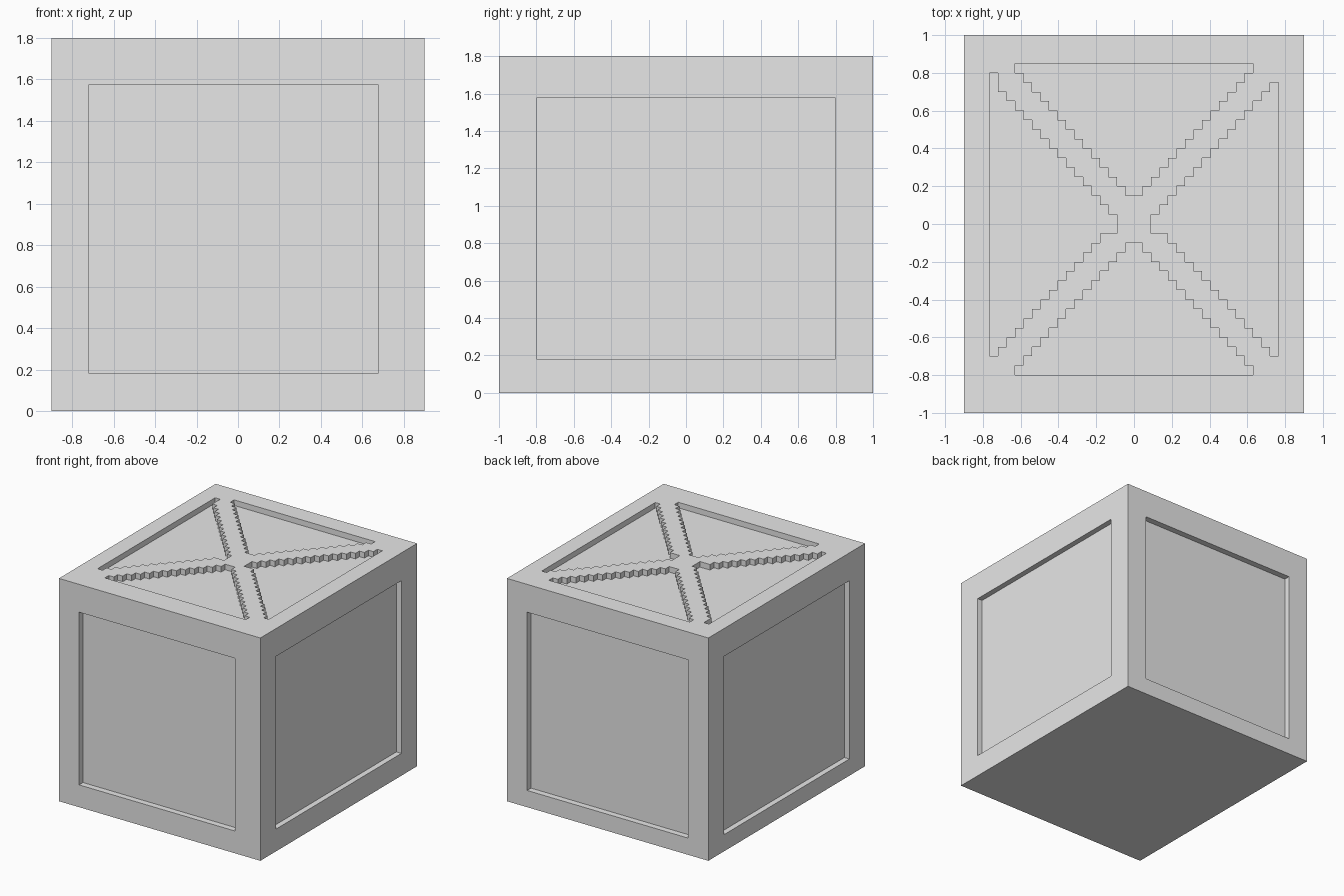
import bpy
import bmesh

# The crate is laid out on a 40-step grid along every axis
STEPS = 40
SIZE = (1.8, 2.0, 1.8)
CELL = [s / STEPS for s in SIZE]
ORIGIN = (-SIZE[0] / 2, -SIZE[1] / 2, 0)


def place(cell):
    return [o + c * k for o, c, k in zip(ORIGIN, CELL, cell)]


def prism(bm, outline, bottom, top):
    """Extrude an outline given in grid steps between two heights."""
    face = bm.faces.new([bm.verts.new(place((x, y, bottom))) for x, y in outline])
    made = bmesh.ops.extrude_face_region(bm, geom=[face])["geom"]
    for v in made:
        if isinstance(v, bmesh.types.BMVert):
            v.co.z = ORIGIN[2] + CELL[2] * top


def box(bm, low, high):
    (x0, y0, z0), (x1, y1, z1) = low, high
    prism(bm, [(x0, y0), (x1, y0), (x1, y1), (x0, y1)], z0, z1)


def stairs(strips):
    """Stepped outline around strips of (start, end, low, high)."""
    lower, upper = [], []
    for start, end, low, high in strips:
        lower += [(start, low), (end, low)]
        upper += [(start, high), (end, high)]
    points = lower + upper[::-1]
    # drop repeated corners and points in the middle of straight runs
    points = [p for i, p in enumerate(points) if p != points[i - 1]]
    count = len(points)
    return [p for i, p in enumerate(points)
            if not any(points[i - 1][a] == p[a] == points[(i + 1) % count][a]
                       for a in (0, 1))]


def make_object(name, bm):
    bmesh.ops.recalc_face_normals(bm, faces=bm.faces)
    mesh = bpy.data.meshes.new(name)
    bm.to_mesh(mesh)
    bm.free()
    obj = bpy.data.objects.new(name, mesh)
    bpy.context.scene.collection.objects.link(obj)
    return obj


if "Cube" in bpy.data.objects:
    bpy.data.objects.remove(bpy.data.objects["Cube"], do_unlink=True)

grey = bpy.data.materials.new("light_grey")
grey.use_nodes = True
grey.diffuse_color = (0.8, 0.8, 0.8, 1)
grey.node_tree.nodes["Principled BSDF"].inputs["Base Color"].default_value = grey.diffuse_color

# Solid crate body
bm = bmesh.new()
box(bm, (0, 0, 0), (STEPS, STEPS, STEPS))
crate = make_object("crate", bm)
crate.data.materials.append(grey)

# Side panel recesses, one step deep
bm = bmesh.new()
box(bm, (4, -2, 4), (35, 1, 35))     # front
box(bm, (4, 39, 3), (36, 42, 35))    # back
box(bm, (39, 4, 4), (42, 36, 35))    # left
box(bm, (-2, 4, 3), (1, 36, 35))     # right

# Top recesses: four stepped triangles that leave a raised cross
back = [(23 + k, 24 + k, 19 - k, 21 + k) for k in range(14)]
front = [(17 - k, 18 - k, 19 - k, 21 + k) for k in range(14)]
left = [(22 + k, 23 + k, 20 - max(k, 1), 21 + k) for k in range(15)]
right = [(17 - k, 18 - k, 20 - max(k, 1), 21 + k + (k == 14)) for k in range(15)]
for strips in (back, front[::-1]):
    prism(bm, [(x, y) for y, x in stairs(strips)], 39, 42)
for strips in (left, right[::-1]):
    prism(bm, stairs(strips), 39, 42)
cutter = make_object("recess_cutter", bm)
cutter.data.materials.append(grey)
cutter.hide_render = True

# Cut the recesses and keep the finished mesh
cut = crate.modifiers.new("recesses", "BOOLEAN")
cut.operation = "DIFFERENCE"
cut.solver = "EXACT"
cut.object = cutter
depsgraph = bpy.context.evaluated_depsgraph_get()
finished = bpy.data.meshes.new_from_object(crate.evaluated_get(depsgraph))
crate.modifiers.clear()
crate.data = finished
bpy.data.objects.remove(cutter, do_unlink=True)
